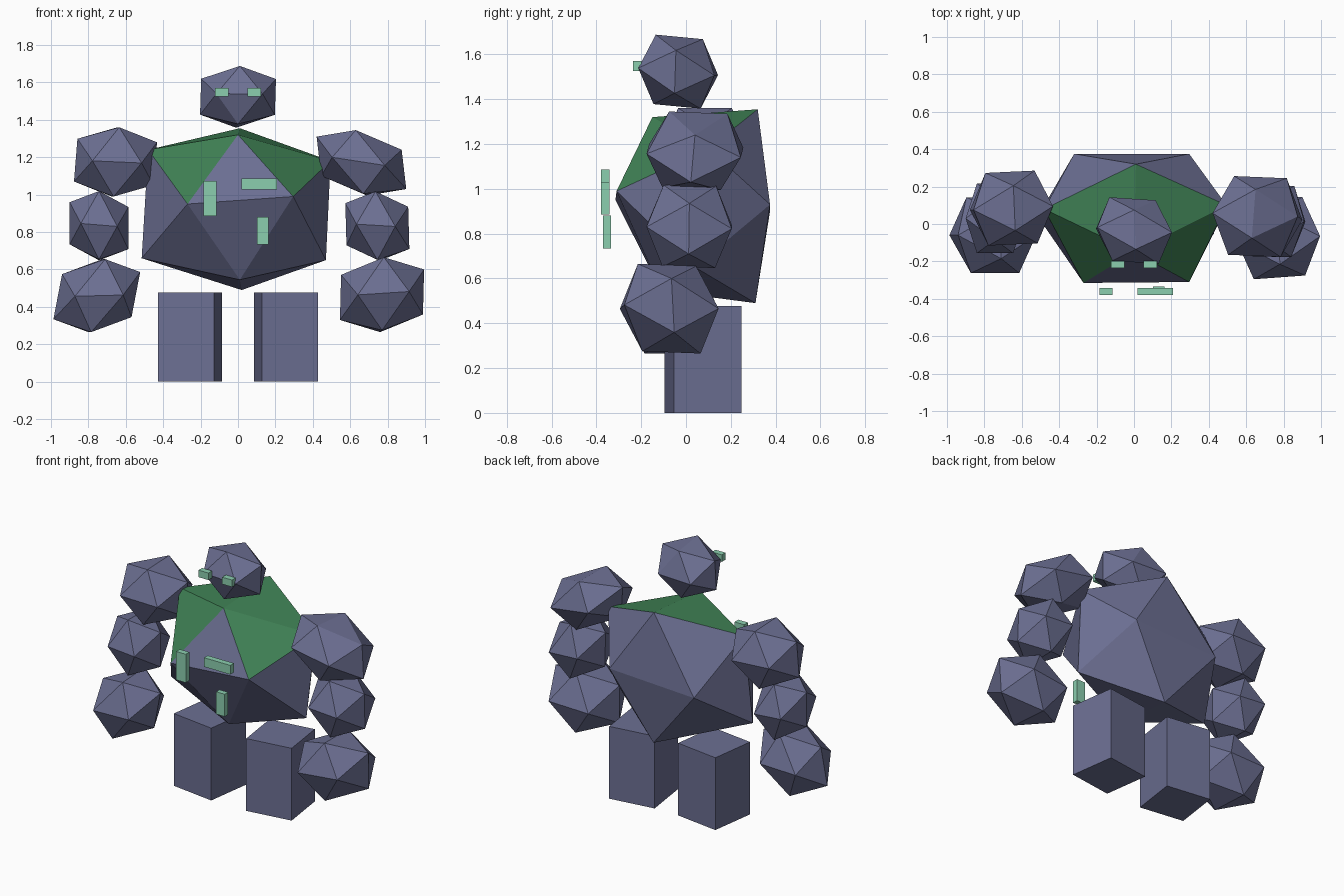
import bpy
import bmesh
from math import radians
from mathutils import Matrix, Vector

default = bpy.data.objects.get("Cube")
if default:
    bpy.data.objects.remove(default)

PHI = (1 + 5 ** 0.5) / 2


def make_material(name, colour):
    mat = bpy.data.materials.new(name)
    mat.use_nodes = True
    mat.diffuse_color = (*colour, 1)
    bsdf = next(n for n in mat.node_tree.nodes if n.type == "BSDF_PRINCIPLED")
    bsdf.inputs["Base Color"].default_value = (*colour, 1)
    return mat


STONE = make_material("slate stone", (0.15, 0.16, 0.29))
MOSS = make_material("moss green", (0.05, 0.22, 0.09))
GLOW = make_material("pale mint", (0.26, 0.62, 0.43))


def finish(name, bm, *materials):
    """Turn a bmesh into a flat shaded object."""
    bmesh.ops.recalc_face_normals(bm, faces=bm.faces)
    mesh = bpy.data.meshes.new(name)
    bm.to_mesh(mesh)
    bm.free()
    for mat in materials:
        mesh.materials.append(mat)
    obj = bpy.data.objects.new(name, mesh)
    bpy.context.collection.objects.link(obj)
    return obj


def hull(name, points, *materials):
    """Faceted boulder wrapped around a set of corner points."""
    bm = bmesh.new()
    for point in points:
        bm.verts.new(point)
    bmesh.ops.convex_hull(bm, input=bm.verts)
    return finish(name, bm, *materials)


def boulder(name, centre, front_top, back_top, left_top):
    """Skewed icosahedron, set by its centre and three corners of one face."""
    regular = Matrix(((0, -1, PHI), (0, 1, PHI), (PHI, 0, 1))).transposed()
    wanted = Matrix((front_top, back_top, left_top)).transposed()
    skew = wanted @ regular.inverted()
    points = []
    for a in (-1, 1):
        for b in (-PHI, PHI):
            for corner in ((0, a, b), (a, b, 0), (b, 0, a)):
                points.append(Vector(centre) + skew @ Vector(corner))
    return hull(name, points, STONE)


def box(name, centre, size, material, turn=0):
    bm = bmesh.new()
    bmesh.ops.create_cube(bm, size=1)
    bmesh.ops.scale(bm, vec=size, verts=bm.verts)
    obj = finish(name, bm, material)
    obj.location = centre
    obj.rotation_euler.z = radians(turn)
    return obj


# Torso: large boulder with moss on the upward facing facets
torso = hull("torso", [
    (0, -0.15, 1.32), (0.01, 0.32, 1.355),          # top ridge
    (-0.27, -0.315, 0.95), (0.295, -0.31, 0.99),    # chest
    (-0.48, 0.08, 1.24), (0.495, 0.1, 1.18),        # shoulders
    (-0.515, 0.04, 0.66), (0.47, 0.04, 0.65),       # hips
    (-0.32, 0.375, 0.9), (0.295, 0.375, 0.93),      # back
    (0.01, -0.11, 0.545), (0.02, 0.31, 0.49),       # underside
], STONE, MOSS)
for face in torso.data.polygons:
    face.material_index = int(face.normal.z > 0.53)

# Head
boulder("head", (0, -0.035, 1.523),
        (0.01, -0.1, 0.165), (0, 0.11, 0.145), (0.203, -0.01, 0.095))

# Arms: shoulder, forearm and fist on each side
boulder("right_shoulder", (-0.655, 0.085, 1.175),
        (0.02, -0.12, 0.185), (0.01, 0.12, 0.185), (0.222, 0.01, 0.105))
boulder("left_shoulder", (0.66, 0.04, 1.17),
        (-0.03, -0.115, 0.175), (-0.01, 0.145, 0.165), (0.215, 0, 0.07))
boulder("right_forearm", (-0.743, 0.03, 0.834),
        (0, -0.115, 0.185), (0, 0.115, 0.18), (0.157, 0, 0.1))
boulder("left_forearm", (0.745, 0.015, 0.832),
        (-0.01, -0.115, 0.185), (0, 0.12, 0.18), (0.165, 0, 0.103))
boulder("right_fist", (-0.755, -0.06, 0.46),
        (0.045, -0.125, 0.195), (0.03, 0.125, 0.195), (0.232, 0, 0.126))
boulder("left_fist", (0.77, -0.075, 0.465),
        (0.01, -0.14, 0.2), (0, 0.12, 0.19), (0.225, 0.01, 0.135))

# Legs and eyes, mirrored
for side, s in (("left", 1), ("right", -1)):
    box(side + "_leg", (s * 0.257, 0.075, 0.238), (0.304, 0.304, 0.476),
        STONE, s * 8)
    box(side + "_eye", (s * 0.086, -0.217, 1.548), (0.072, 0.038, 0.046), GLOW)

# Glowing bars on the chest
box("chest_bar_right", (-0.15, -0.36, 0.98), (0.07, 0.038, 0.187), GLOW)
box("chest_bar_top", (0.114, -0.36, 1.057), (0.19, 0.038, 0.06), GLOW)
box("chest_bar_low", (0.132, -0.353, 0.808), (0.062, 0.036, 0.147), GLOW)
